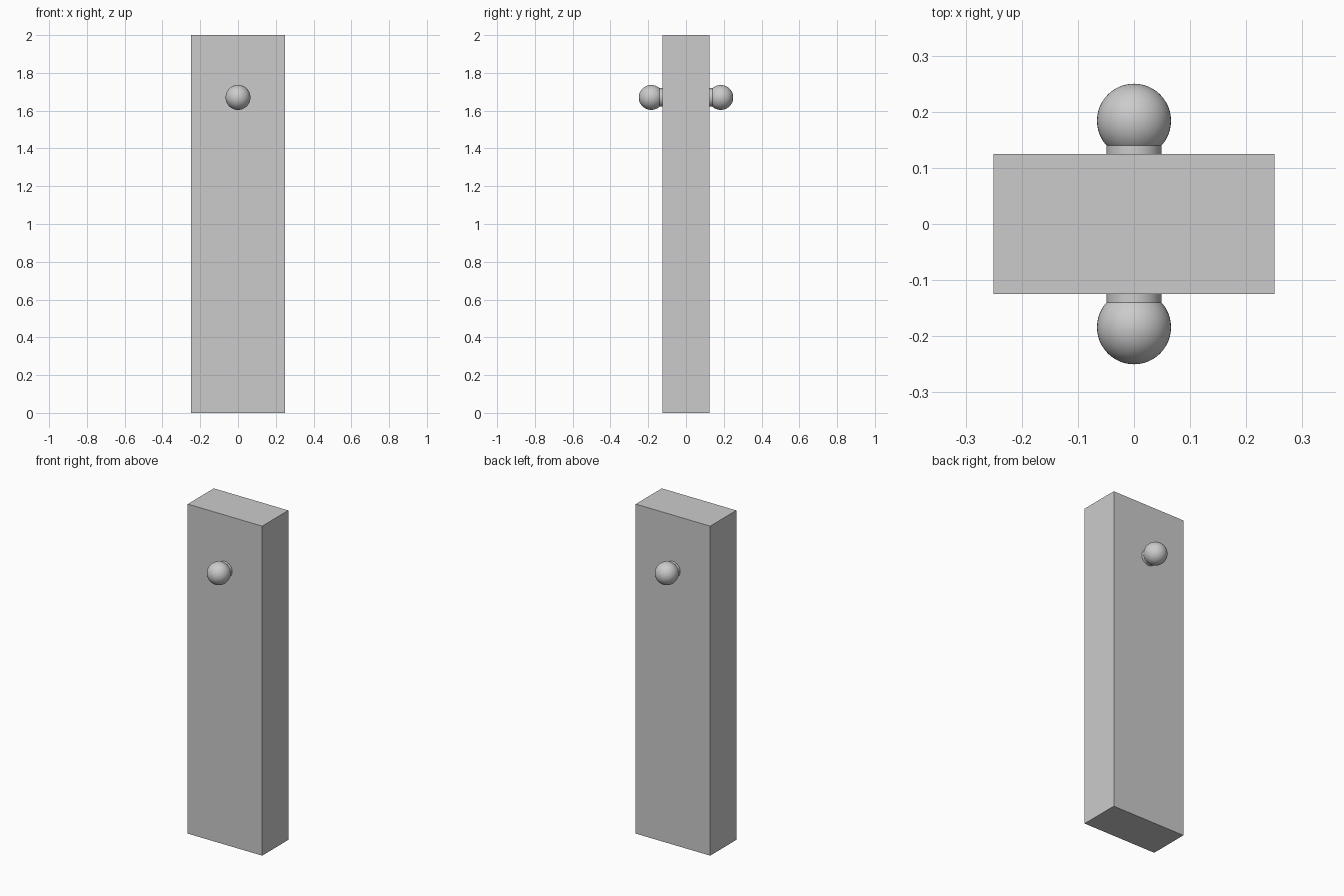
import bpy
import math

cube = bpy.data.objects.get("Cube")
if cube:
    bpy.data.objects.remove(cube, do_unlink=True)

GREY = (0.6, 0.6, 0.6, 1.0)
mat = bpy.data.materials.new("light_grey")
mat.use_nodes = True
mat.diffuse_color = GREY
mat.node_tree.nodes["Principled BSDF"].inputs["Base Color"].default_value = GREY

KNOB_Z = 1.67
KNOB_RADIUS = 0.066
NECK_RADIUS = 0.049


def finish(name, smooth=False):
    """Name the active object, colour it and set its shading."""
    obj = bpy.context.object
    obj.name = name
    obj.data.materials.append(mat)
    if smooth:
        bpy.ops.object.shade_smooth_by_angle(angle=math.radians(30))
    return obj


# Door slab
bpy.ops.mesh.primitive_cube_add(size=1, location=(0, 0, 1))
slab = finish("door_slab")
slab.scale = (0.5, 0.25, 2)
bpy.ops.object.transform_apply(location=False, rotation=False, scale=True)

# A neck and a round knob on each side of the door
for side, sign in (("front", -1), ("back", 1)):
    bpy.ops.mesh.primitive_cylinder_add(
        vertices=48, radius=NECK_RADIUS, depth=0.04,
        location=(0, sign * 0.135, KNOB_Z), rotation=(math.pi / 2, 0, 0))
    finish(side + "_knob_neck", smooth=True)

    bpy.ops.mesh.primitive_uv_sphere_add(
        segments=48, ring_count=24, radius=KNOB_RADIUS,
        location=(0, sign * (0.25 - KNOB_RADIUS), KNOB_Z),
        rotation=(math.pi / 2, 0, 0))
    finish(side + "_knob", smooth=True)
